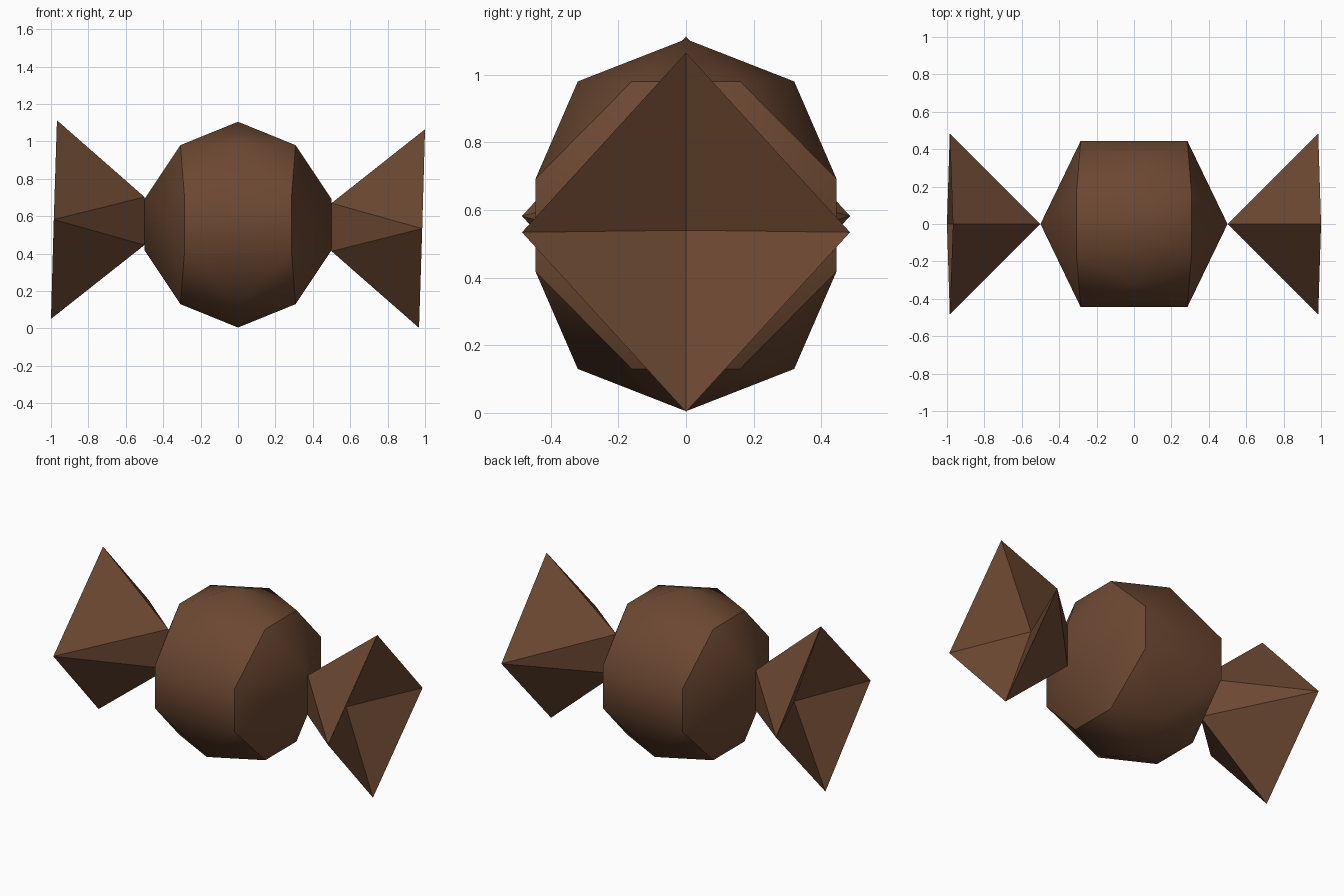
import bpy, bmesh
from mathutils import Matrix, Vector

if "Cube" in bpy.data.objects:
    bpy.data.objects.remove(bpy.data.objects["Cube"])

CENTRE_Z = 0.558

brown = bpy.data.materials.new("chocolate_brown")
brown.diffuse_color = (0.15, 0.065, 0.032, 1)
brown.use_nodes = True
brown.node_tree.nodes["Principled BSDF"].inputs["Base Color"].default_value = brown.diffuse_color


def make_object(name, bm):
    bmesh.ops.recalc_face_normals(bm, faces=bm.faces)
    mesh = bpy.data.meshes.new(name)
    bm.to_mesh(mesh)
    bm.free()
    mesh.materials.append(brown)
    obj = bpy.data.objects.new(name, mesh)
    bpy.context.collection.objects.link(obj)
    return obj


# Sweet body: hull of two poles and four mirrored six-sided rings
bm = bmesh.new()
for s in (-1, 1):
    bm.verts.new((0, 0, CENTRE_Z - 0.003 + s * 0.55))
    for ex in (-1, 1):
        bm.verts.new((0, ex * 0.32, CENTRE_Z - 0.003 + s * 0.425))
        bm.verts.new((ex * 0.50, 0, CENTRE_Z - 0.003 + s * 0.137))
        for ey in (-1, 1):
            bm.verts.new((ex * 0.308, ey * 0.16, CENTRE_Z - 0.003 + s * 0.425))
            bm.verts.new((ex * 0.285, ey * 0.445, CENTRE_Z - 0.003 + s * 0.137))
bmesh.ops.convex_hull(bm, input=bm.verts)
for f in bm.faces:
    f.smooth = True
# Crease around each end cap
for e in bm.edges:
    a, b = (v.co.x for v in e.verts)
    if a * b > 0 and all(0.27 < abs(x) < 0.33 for x in (a, b)):
        e.smooth = False
make_object("sweet_body", bm)


# Twisted wrapper ends: diamond flare from a pinched edge, hollow outside
def wrapper_end(name, turn):
    bm = bmesh.new()
    top, bottom, front, back, pinch_top, pinch_low, hollow = [
        bm.verts.new(p) for p in (
            (1.0, 0, 1.065), (0.968, 0, 0.003), (0.985, -0.485, 0.534),
            (0.985, 0.485, 0.534), (0.5, 0, 0.67), (0.5, 0, 0.413),
            (0.775, 0, 0.54))]
    for side in (front, back):
        bm.faces.new((top, side, pinch_top))
        bm.faces.new((pinch_top, side, pinch_low))
        bm.faces.new((pinch_low, side, bottom))
        bm.faces.new((top, hollow, side))
        bm.faces.new((bottom, hollow, side))
    if turn:
        bmesh.ops.rotate(bm, verts=bm.verts, cent=Vector((0, 0, CENTRE_Z)),
                         matrix=Matrix.Rotation(3.14159265, 3, 'Y'))
    make_object(name, bm)


wrapper_end("wrapper_end_right", False)
wrapper_end("wrapper_end_left", True)
